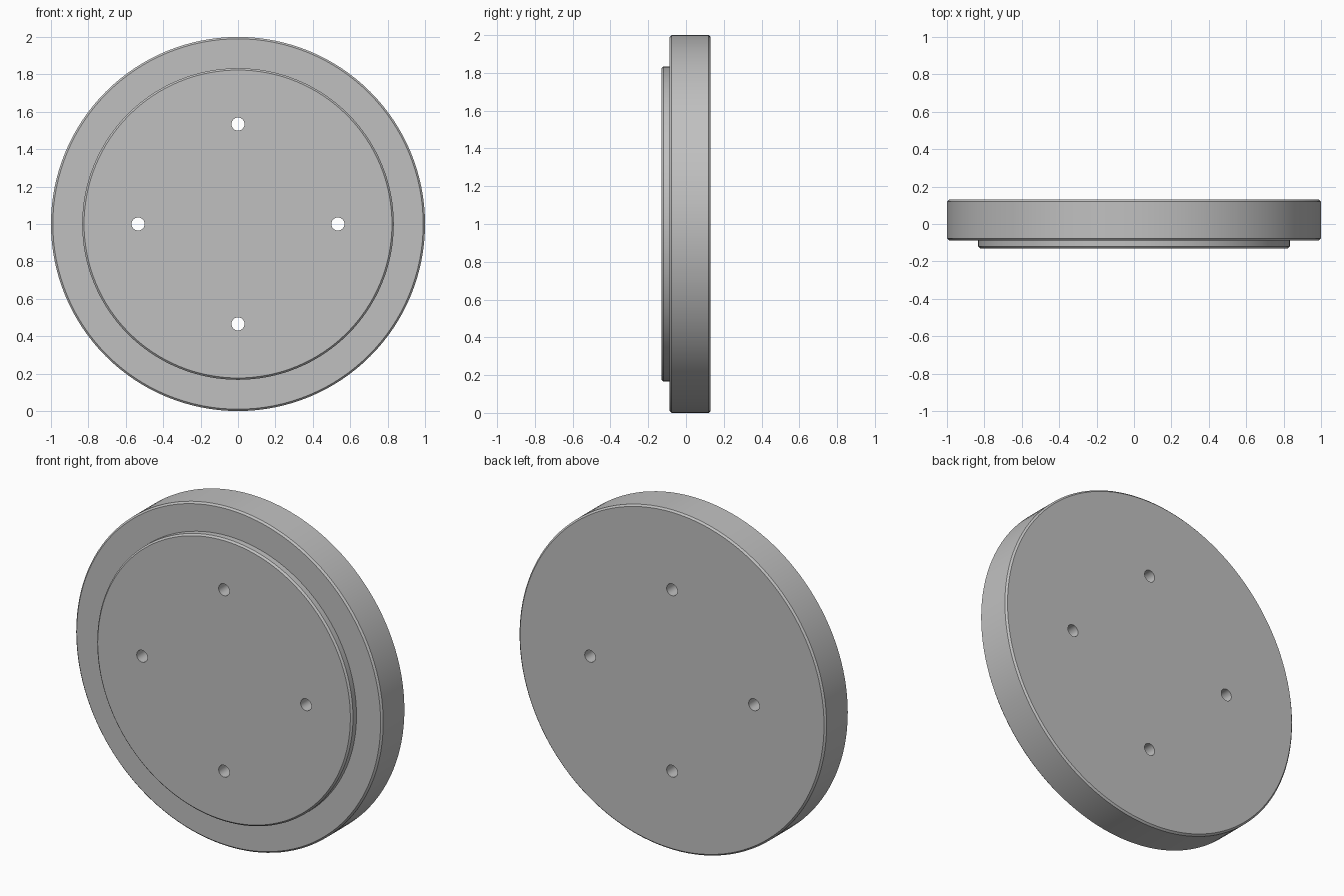
import bpy, bmesh, math

if "Cube" in bpy.data.objects:
    bpy.data.objects.remove(bpy.data.objects["Cube"])

SEG = 128
CZ = 1.0            # height of the disc axis
BEVEL = 0.01

metal = bpy.data.materials.new("light_grey")
metal.diffuse_color = (0.53, 0.53, 0.53, 1)
metal.use_nodes = True
metal.node_tree.nodes["Principled BSDF"].inputs["Base Color"].default_value = metal.diffuse_color


def lathe(name, profile, seg, x=0.0, z=CZ):
    """Closed solid of revolution about the y axis; profile is (radius, y)."""
    bm = bmesh.new()
    rings = []
    for r, y in profile:
        rings.append([bm.verts.new((x + r * math.cos(2 * math.pi * i / seg), y,
                                    z + r * math.sin(2 * math.pi * i / seg)))
                      for i in range(seg)])
    for a, b in zip(rings, rings[1:]):
        for i in range(seg):
            j = (i + 1) % seg
            bm.faces.new((a[i], a[j], b[j], b[i]))
    bm.faces.new(rings[0])
    bm.faces.new(rings[-1])
    bmesh.ops.recalc_face_normals(bm, faces=bm.faces)
    mesh = bpy.data.meshes.new(name)
    bm.to_mesh(mesh)
    bm.free()
    mesh.materials.append(metal)
    obj = bpy.data.objects.new(name, mesh)
    bpy.context.collection.objects.link(obj)
    return obj


# Stepped disc: raised front plate, then the wide rim, all edges chamfered
FRONT, STEP, BACK = -0.13, -0.087, 0.13
PLATE_R, RIM_R = 0.833, 1.0
disc = lathe("flange_disc", [
    (PLATE_R - BEVEL, FRONT), (PLATE_R, FRONT + BEVEL), (PLATE_R, STEP),
    (RIM_R - BEVEL, STEP), (RIM_R, STEP + BEVEL),
    (RIM_R, BACK - BEVEL), (RIM_R - BEVEL, BACK)], SEG)

# Four through bolt holes
for k in range(4):
    a = k * math.pi / 2
    cutter = lathe("hole_cutter", [(0.035, -0.3), (0.035, 0.3)], 32,
                   0.534 * math.cos(a), CZ + 0.534 * math.sin(a))
    mod = disc.modifiers.new("bolt_hole", 'BOOLEAN')
    mod.operation = 'DIFFERENCE'
    mod.solver = 'EXACT'
    mod.object = cutter
    bpy.context.view_layer.objects.active = disc
    bpy.ops.object.modifier_apply(modifier=mod.name)
    bpy.data.objects.remove(cutter)

# Smooth round walls, crisp edges
bpy.ops.object.select_all(action='DESELECT')
disc.select_set(True)
bpy.context.view_layer.objects.active = disc
bpy.ops.object.shade_smooth_by_angle(angle=math.radians(30))
